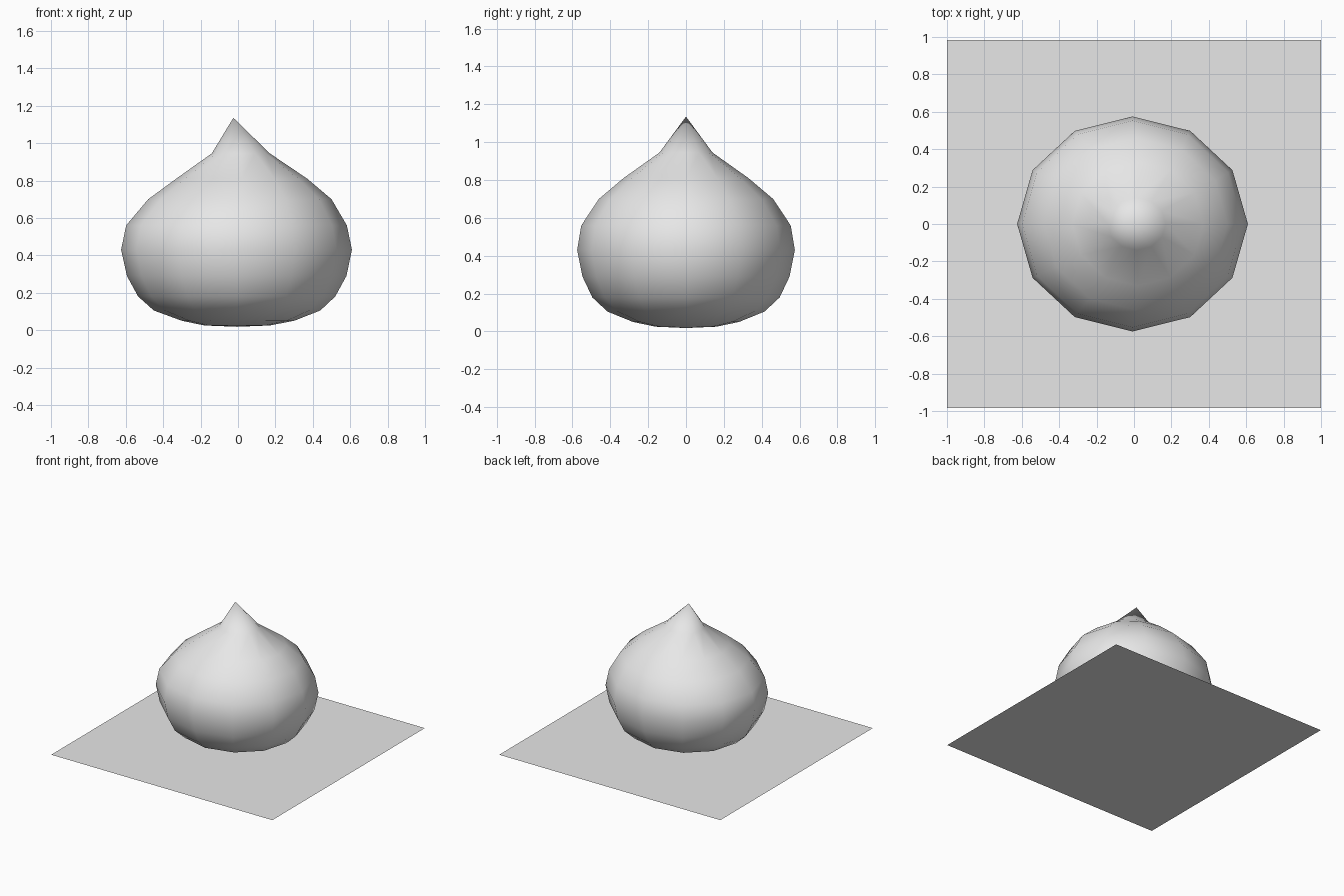
import bpy, bmesh
from math import cos, sin, pi

cube = bpy.data.objects.get("Cube")
if cube:
    bpy.data.objects.remove(cube, do_unlink=True)

# Plain light grey shared by both parts
grey = bpy.data.materials.new("light_grey")
grey.use_nodes = True
grey.diffuse_color = (0.8, 0.8, 0.8, 1)
grey.node_tree.nodes["Principled BSDF"].inputs["Base Color"].default_value = (0.8, 0.8, 0.8, 1)


def make_object(name, bm):
    bmesh.ops.recalc_face_normals(bm, faces=bm.faces[:])
    mesh = bpy.data.meshes.new(name)
    bm.to_mesh(mesh)
    bm.free()
    mesh.materials.append(grey)
    obj = bpy.data.objects.new(name, mesh)
    bpy.context.collection.objects.link(obj)
    return obj


# Ground sheet
bm = bmesh.new()
bm.faces.new([bm.verts.new((sx, sy * 0.985, 0)) for sx, sy in ((-1, -1), (1, -1), (1, 1), (-1, 1))])
ground = make_object("ground_sheet", bm)

# Dumpling body: rings of (height, centre x, x radius, y radius) between two poles
SIDES = 12
RINGS = [
    (0.025, -0.005, 0.175, 0.16), (0.05, 0, 0.30, 0.28),
    (0.105, -0.005, 0.445, 0.415), (0.18, -0.007, 0.527, 0.495),
    (0.29, -0.007, 0.587, 0.547), (0.43, -0.008, 0.617, 0.575),
    (0.56, -0.008, 0.59, 0.553), (0.70, 0.01, 0.49, 0.46),
    (0.81, 0.02, 0.35, 0.33), (0.945, 0.015, 0.155, 0.14),
]
bm = bmesh.new()
loops = [[bm.verts.new((cx + rx * cos(2 * pi * i / SIDES), ry * sin(2 * pi * i / SIDES), z))
          for i in range(SIDES)] for z, cx, rx, ry in RINGS]
bottom = bm.verts.new((-0.005, 0, 0.018))
tip = bm.verts.new((-0.025, 0, 1.135))
for i in range(SIDES):
    j = (i + 1) % SIDES
    for low, high in zip(loops, loops[1:]):
        bm.faces.new((low[i], low[j], high[j], high[i]))
    bm.faces.new((bottom, loops[0][j], loops[0][i]))
    bm.faces.new((tip, loops[-1][i], loops[-1][j]))
for face in bm.faces:
    face.smooth = True
body = make_object("pointed_body", bm)
